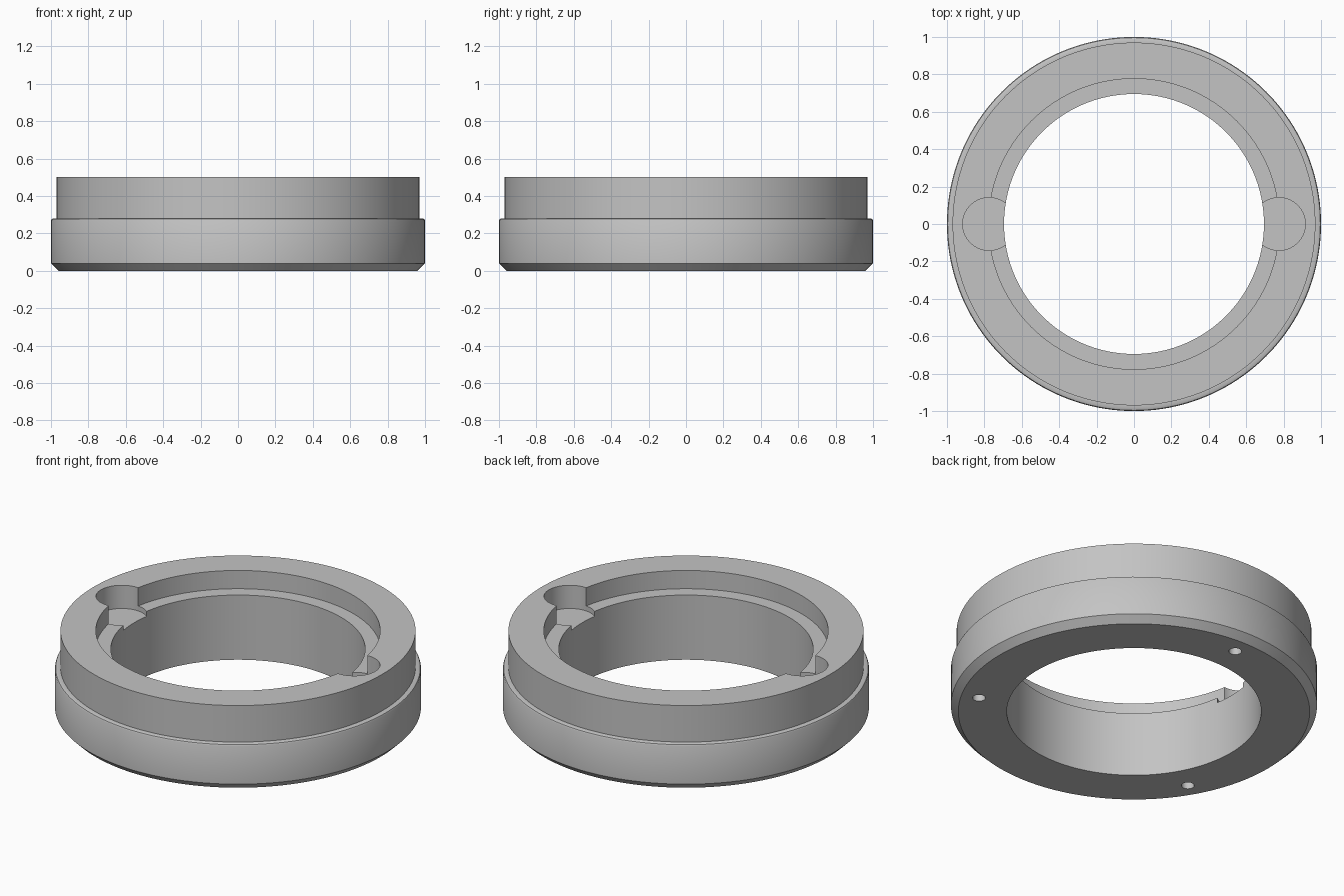
import bpy, bmesh, math
from mathutils import Matrix

SEGMENTS = 160

cube = bpy.data.objects.get("Cube")
if cube:
    bpy.data.objects.remove(cube, do_unlink=True)

# Plain grey metal
metal = bpy.data.materials.new("grey_metal")
metal.use_nodes = True
grey = (0.55, 0.55, 0.55, 1.0)
metal.diffuse_color = grey
metal.node_tree.nodes["Principled BSDF"].inputs["Base Color"].default_value = grey


def add_object(name, bm):
    bmesh.ops.recalc_face_normals(bm, faces=bm.faces)
    mesh = bpy.data.meshes.new(name)
    bm.to_mesh(mesh)
    bm.free()
    mesh.materials.append(metal)
    obj = bpy.data.objects.new(name, mesh)
    bpy.context.collection.objects.link(obj)
    return obj


def lathe(name, profile):
    """Turn a closed (radius, height) profile around the z axis."""
    bm = bmesh.new()
    rings = []
    for i in range(SEGMENTS):
        a = 2 * math.pi * i / SEGMENTS
        rings.append([bm.verts.new((r * math.cos(a), r * math.sin(a), z))
                      for r, z in profile])
    n = len(profile)
    for i, ring in enumerate(rings):
        after = rings[(i + 1) % SEGMENTS]
        for j in range(n):
            k = (j + 1) % n
            bm.faces.new((ring[j], after[j], after[k], ring[k]))
    return add_object(name, bm)


def drill(target, radius, distance, angle, low, high, sides):
    """Cut a vertical round hole into the target."""
    a = math.radians(angle)
    bm = bmesh.new()
    place = Matrix.Translation((distance * math.cos(a), distance * math.sin(a),
                                (low + high) / 2))
    bmesh.ops.create_cone(bm, cap_ends=True, segments=sides, radius1=radius,
                          radius2=radius, depth=high - low, matrix=place)
    cutter = add_object("hole_cutter", bm)
    cutter.hide_render = True
    mod = target.modifiers.new("hole", 'BOOLEAN')
    mod.operation = 'DIFFERENCE'
    mod.solver = 'EXACT'
    mod.object = cutter
    bpy.context.view_layer.objects.active = target
    bpy.ops.object.modifier_apply(modifier=mod.name)
    bpy.data.objects.remove(cutter, do_unlink=True)


# Stepped ring: chamfered foot, flange, narrower collar, inner ledge and bore
ring = lathe("stepped_ring", [
    (0.695, 0), (0.96, 0), (1.0, 0.04), (1.0, 0.268), (0.996, 0.276),
    (0.986, 0.28), (0.97, 0.28), (0.97, 0.5), (0.777, 0.5),
    (0.777, 0.39), (0.695, 0.39)])

# Two round pockets in the top, opposite each other
for angle in (0, 180):
    drill(ring, 0.141, 0.775, angle, 0.36, 0.7, 64)

# Three blind screw holes in the underside
for angle in (90, 210, 330):
    drill(ring, 0.035, 0.86, angle, -0.1, 0.13, 32)

bpy.ops.object.select_all(action='DESELECT')
ring.select_set(True)
bpy.context.view_layer.objects.active = ring
bpy.ops.object.shade_smooth_by_angle(angle=math.radians(30))
